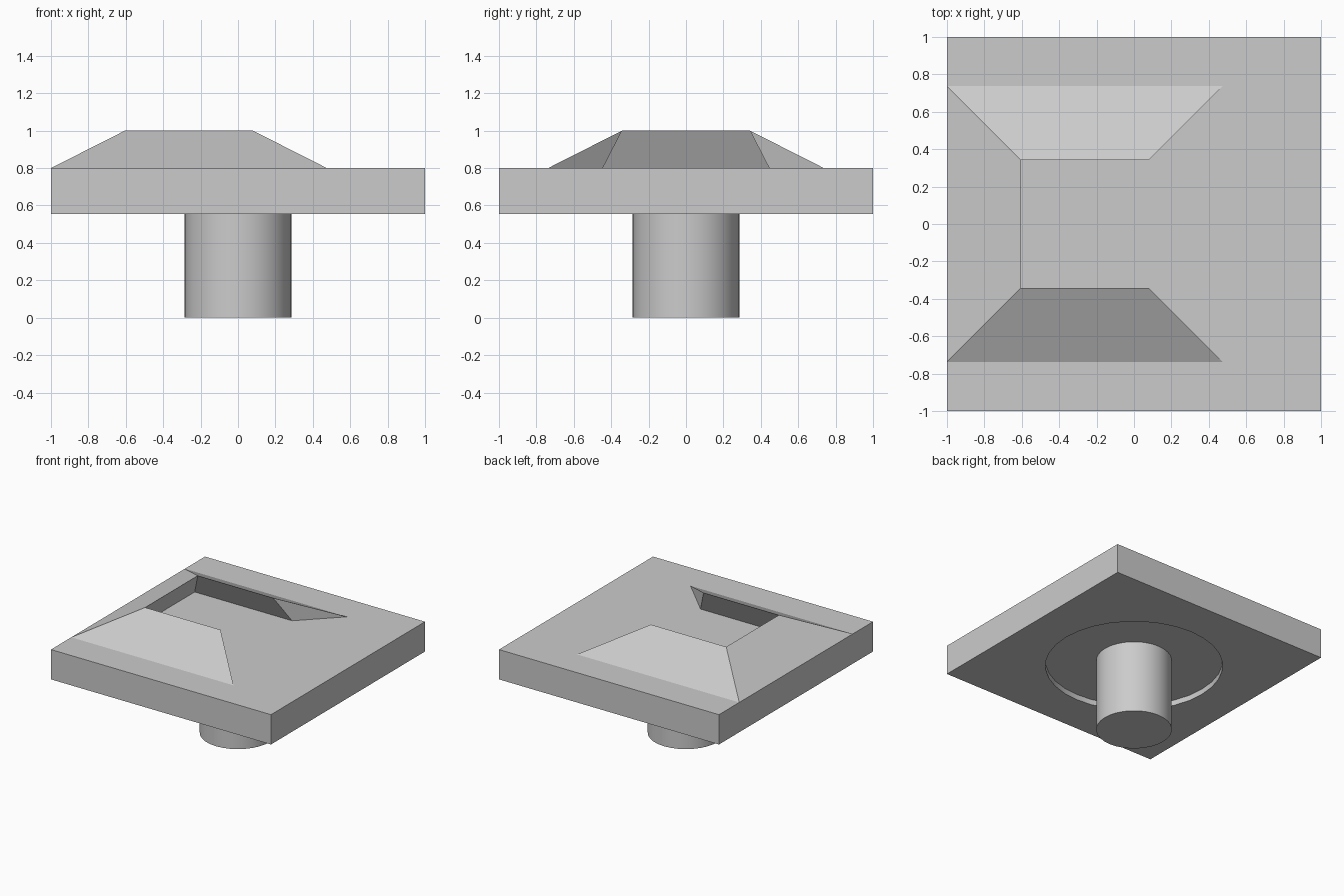
import bpy
import bmesh

cube = bpy.data.objects.get("Cube")
if cube:
    bpy.data.objects.remove(cube, do_unlink=True)

PLATE_BOTTOM, PLATE_TOP, CREST = 0.555, 0.8, 1.0
RECESS_DEPTH = 0.045

grey = bpy.data.materials.new("plain grey")
grey.use_nodes = True
grey.diffuse_color = (0.6, 0.6, 0.6, 1)
grey.node_tree.nodes["Principled BSDF"].inputs["Base Color"].default_value = grey.diffuse_color


def finish(obj, name):
    obj.name = name
    obj.data.materials.clear()
    obj.data.materials.append(grey)
    return obj


def cylinder(name, radius, bottom, top):
    bpy.ops.mesh.primitive_cylinder_add(
        vertices=32, radius=radius, depth=top - bottom, location=(0, 0, (bottom + top) / 2))
    obj = finish(bpy.context.object, name)
    bpy.ops.object.shade_smooth_by_angle()
    return obj


# Square base plate
bpy.ops.mesh.primitive_cube_add(size=2, location=(0, 0, (PLATE_BOTTOM + PLATE_TOP) / 2))
plate = finish(bpy.context.object, "base_plate")
plate.scale.z = (PLATE_TOP - PLATE_BOTTOM) / 2
bpy.ops.object.transform_apply(location=False, rotation=False, scale=True)

# Shallow round recess in the underside
cutter = cylinder("recess_cutter", 0.668, PLATE_BOTTOM - 0.1, PLATE_BOTTOM + RECESS_DEPTH)
cutter.hide_render = True
cut = plate.modifiers.new("recess", "BOOLEAN")
cut.operation = "DIFFERENCE"
cut.solver = "EXACT"
cut.object = cutter
bpy.context.view_layer.objects.active = plate
bpy.ops.object.modifier_apply(modifier=cut.name)
bpy.data.objects.remove(cutter, do_unlink=True)

# Round stem standing in the recess
cylinder("stem", 0.285, 0, PLATE_BOTTOM + RECESS_DEPTH)

# Three-sided sloped rim, open towards +x: (open end x, closed end x, half width, height)
rails = [
    (0.475, -1.0, 0.737, PLATE_TOP),     # outer foot
    (0.08, -0.605, 0.342, CREST),        # sharp crest
    (0.18, -0.705, 0.445, PLATE_TOP),    # undercut inner foot
]
bm = bmesh.new()
rows = []
for open_x, closed_x, half, z in rails:
    path = [(open_x, -half), (closed_x, -half), (closed_x, half), (open_x, half)]
    rows.append([bm.verts.new((x, y, z)) for x, y in path])
for a, b in zip(rows, rows[1:] + rows[:1]):
    for i in range(3):
        bm.faces.new((a[i], a[i + 1], b[i + 1], b[i]))
for end in (0, 3):
    bm.faces.new([row[end] for row in rows])
bmesh.ops.recalc_face_normals(bm, faces=bm.faces)
mesh = bpy.data.meshes.new("sloped_rim")
bm.to_mesh(mesh)
bm.free()
rim = finish(bpy.data.objects.new("sloped_rim", mesh), "sloped_rim")
bpy.context.collection.objects.link(rim)
